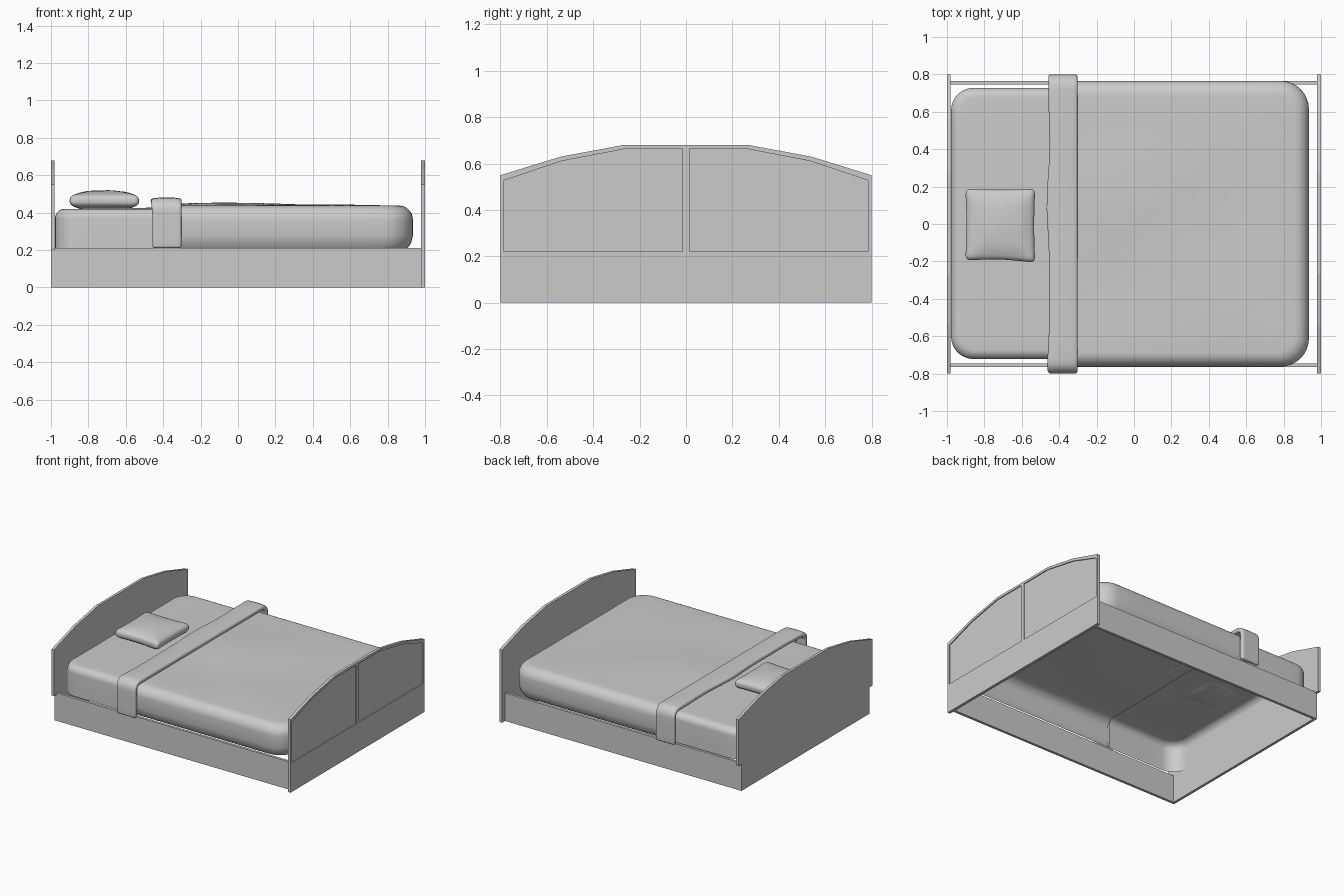
import bpy, bmesh
from math import sin, cos, pi

if "Cube" in bpy.data.objects:
    bpy.data.objects.remove(bpy.data.objects["Cube"])


def make(name, bm, smooth=False):
    bmesh.ops.recalc_face_normals(bm, faces=bm.faces)
    me = bpy.data.meshes.new(name)
    bm.to_mesh(me)
    bm.free()
    ob = bpy.data.objects.new(name, me)
    bpy.context.collection.objects.link(ob)
    if smooth:
        for p in me.polygons:
            p.use_smooth = True
    return ob


def prism(name, pts, x0, x1):
    """Extrude a (y, z) outline from x0 to x1."""
    bm = bmesh.new()
    a, b = [[bm.verts.new((x, y, z)) for y, z in pts] for x in (x0, x1)]
    bm.faces.new(a)
    bm.faces.new(b[::-1])
    for i in range(len(pts)):
        j = (i + 1) % len(pts)
        bm.faces.new((a[i], a[j], b[j], b[i]))
    return make(name, bm)


def box(name, x0, x1, y0, y1, z0, z1):
    return prism(name, [(y0, z0), (y1, z0), (y1, z1), (y0, z1)], x0, x1)


def wave(x, y):
    return 0.5 * sin(4.1 * x + 2.3 * y + 1) + 0.5 * sin(5.3 * y - 2.7 * x)


def outline(x0, x1, y0, y1, r):
    """Rounded rectangle with evenly divided straight sides."""
    pts = []
    corners = [(x1 - r, y1 - r, 0), (x0 + r, y1 - r, 1), (x0 + r, y0 + r, 2), (x1 - r, y0 + r, 3)]
    for cx, cy, q in corners:
        for k in range(9):
            t = (q + k / 8) * pi / 2
            pts.append((cx + r * cos(t), cy + r * sin(t)))
    res = []
    for i, (x, y) in enumerate(pts):
        nx, ny = pts[(i + 1) % len(pts)]
        n = 12 if i % 9 == 8 else 1
        res += [(x + (nx - x) * k / n, y + (ny - y) * k / n) for k in range(n)]
    return res


def drape(name, x0, x1, y0, y1, z0, z1, rp, rt, amp, tuck, cut, keep):
    """Soft open-bottomed shell, trimmed at x = cut."""
    bm = bmesh.new()
    mx, my = (x0 + x1) / 2, (y0 + y1) / 2
    levels = [(tuck, z0), (tuck * .3, z0 + .03), (0, z0 + .07)]
    levels += [(rt * (1 - cos(t)), z1 - rt * (1 - sin(t))) for t in [k * pi / 16 for k in range(9)]]
    rings = []
    for d, z in levels:
        loop = outline(x0 + d, x1 - d, y0 + d, y1 - d, rp - d * .6)
        rings.append([bm.verts.new((x, y, z)) for x, y in loop])
    for s in (.9, .8, .7, .6, .5, .4, .3, .2, .1):
        rings.append([bm.verts.new((mx + (x - mx) * s, my + (y - my) * s,
                      z1 + .006 * (1 - s) + amp * (1 - s) * 2 * wave(x * s, y * s))) for x, y in loop])
    n = len(loop)
    for a, b in zip(rings, rings[1:]):
        for i in range(n):
            bm.faces.new((a[i], a[(i + 1) % n], b[(i + 1) % n], b[i]))
    bm.faces.new(rings[-1])
    bmesh.ops.bisect_plane(bm, geom=bm.verts[:] + bm.edges[:] + bm.faces[:], plane_co=(cut, 0, 0),
                           plane_no=(keep, 0, 0), clear_inner=True)
    return make(name, bm, True)


# Frame: arched end boards, side rails and the low panel under the headboard
arch = [(.8, .55), (.54, .63), (.27, .68), (-.27, .68), (-.54, .63), (-.8, .55)]
prism("headboard", [(-.8, .2)] + [(.8, .2)] + arch, -1, -.98)
foot = prism("footboard", [(-.8, 0), (.8, 0)] + arch, .978, 1)
box("headboard_base", -1, -.98, -.745, .745, 0, .2)
for s, side in ((-1, "front"), (1, "back")):
    a, b = sorted((s * .745, s * .765))
    box(side + "_rail", -1, .978, a, b, 0, .21)

# Shallow recessed panels on the outside of the footboard
for s in (-1, 1):
    pts = [(.015, .22), (.785, .22), (.785, .527), (.54, .61), (.27, .662), (.015, .662)]
    cutter = prism("panel_cutter", [(s * y, z) for y, z in pts], .993, 1.05)
    cutter.hide_render = True
    cutter.hide_set(True)
    mod = foot.modifiers.new("panel", "BOOLEAN")
    mod.operation = 'DIFFERENCE'
    mod.solver = 'EXACT'
    mod.object = cutter
bpy.context.view_layer.objects.active = foot
for m in list(foot.modifiers):
    c = m.object
    bpy.ops.object.modifier_apply(modifier=m.name)
    bpy.data.objects.remove(c)

# Bedding
drape("mattress", -.978, .3, -.722, .728, .2, .42, .12, .05, .002, 0, -.38, -1)
drape("duvet", -1.0, .935, -.762, .765, .208, .438, .15, .075, .008, .03, -.4, 1)

# Folded-back sheet: strip over the bed with a wavy head-side edge
path = [(-.783, z) for z in (.21, .26, .31, .36, .405)]
path += [(-.733 - .05 * cos(t), .41 + .048 * sin(t)) for t in [k * pi / 12 for k in range(1, 6)]]
path += [(-.72 + .08 * k, .459) for k in range(10)]
path += [(-y, z) for y, z in path[::-1] if y < -.001]
bm = bmesh.new()
rows = []
for y, z in path:
    top = max(0, (z - .4) / .06)
    x0 = -.458 - top * .006 * (sin(7 * y + 1) + .5 * sin(13 * y))
    rows.append([bm.verts.new((x0 + (-.302 - x0) * k / 6, y,
                 z + top * .006 * sin(pi * k / 6))) for k in range(7)])
for a, b in zip(rows, rows[1:]):
    for i in range(6):
        bm.faces.new((a[i], a[i + 1], b[i + 1], b[i]))
fold = make("folded_sheet", bm, True)
sol = fold.modifiers.new("thickness", "SOLIDIFY")
sol.thickness = .034
sol.offset = 0
bev = fold.modifiers.new("soft_edges", "BEVEL")
bev.width = .014
bev.segments = 4
bev.limit_method = 'ANGLE'
bev.angle_limit = 1.0

# Pillow: rounded box, plumped in the middle and slightly crumpled
bm = bmesh.new()
bmesh.ops.create_cube(bm, size=2)
bmesh.ops.subdivide_edges(bm, edges=bm.edges[:], cuts=7, use_grid_fill=True)
for v in bm.verts:
    u, w, h = v.co
    plump = (1 - u * u) * (1 - w * w)
    edge = (1 - .2 * max(abs(u), abs(w)) ** 8)
    side = 1 - .12 * abs(h) ** 3
    v.co.x = -.715 + .187 * u * side * (1 - .03 * (1 - w * w))
    v.co.y = -.003 + .192 * w * side * (1 - .03 * (1 - u * u)) - (.012 * max(0, u) if w < 0 else 0)
    v.co.z = .464 + h * (.042 * edge + .014 * plump) + .003 * sin(9 * u + 4 * w) * plump
pillow = make("pillow", bm, True)
sub = pillow.modifiers.new("smooth", "SUBSURF")
sub.levels = sub.render_levels = 2
